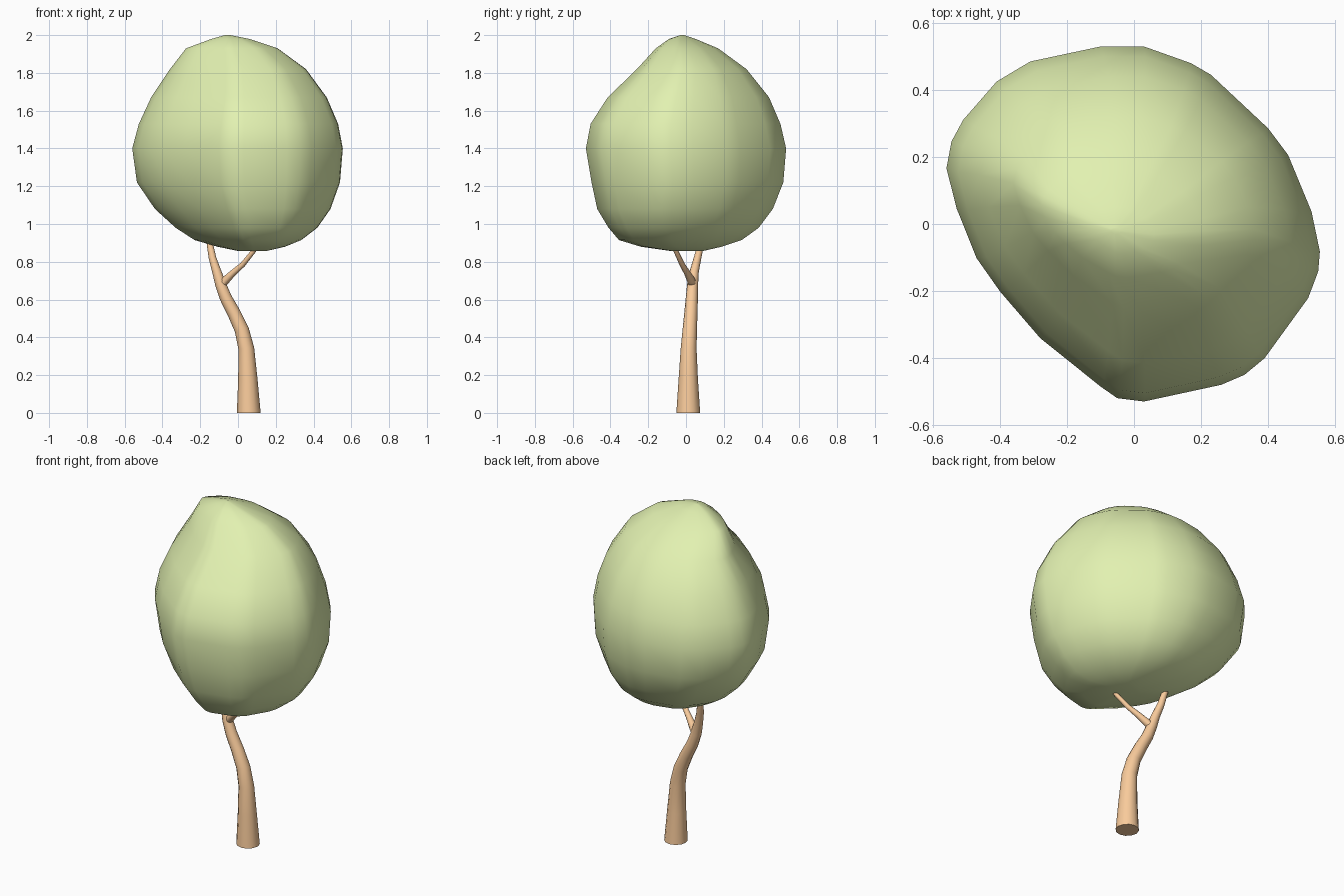
import bpy, bmesh, math
from mathutils import Vector

if "Cube" in bpy.data.objects:
    bpy.data.objects.remove(bpy.data.objects["Cube"])


def material(name, rgb):
    m = bpy.data.materials.new(name)
    m.diffuse_color = (*rgb, 1)
    m.use_nodes = True
    m.node_tree.nodes["Principled BSDF"].inputs["Base Color"].default_value = m.diffuse_color
    return m


def loft(name, rings, mat):
    """Skin a stack of closed rings, capped at both ends, smooth shaded."""
    bm = bmesh.new()
    loops = [[bm.verts.new(p) for p in ring] for ring in rings]
    n = len(loops[0])
    for a, b in zip(loops, loops[1:]):
        for i in range(n):
            j = (i + 1) % n
            bm.faces.new((a[i], a[j], b[j], b[i]))
    bm.faces.new(loops[0][::-1])
    bm.faces.new(loops[-1])
    bmesh.ops.recalc_face_normals(bm, faces=bm.faces)
    me = bpy.data.meshes.new(name)
    bm.to_mesh(me)
    bm.free()
    me.materials.append(mat)
    ob = bpy.data.objects.new(name, me)
    bpy.context.collection.objects.link(ob)
    bpy.ops.object.select_all(action='DESELECT')
    ob.select_set(True)
    bpy.context.view_layer.objects.active = ob
    bpy.ops.object.shade_smooth_by_angle(angle=math.radians(50))
    return ob


def tube(name, path, mat, sides=12):
    """Tapered tube through (x, y, z, radius) points."""
    pts = [Vector(p[:3]) for p in path]
    rings = []
    for i, p in enumerate(pts):
        t = (pts[min(i + 1, len(pts) - 1)] - pts[max(i - 1, 0)]).normalized()
        if i == 0:
            t = Vector((0, 0, 1))          # level foot on the ground
        u = Vector((0, 1, 0)).cross(t).normalized()
        v = t.cross(u)
        r = path[i][3]
        rings.append([p + r * (math.cos(a) * u + math.sin(a) * v)
                      for a in (2 * math.pi * k / sides for k in range(sides))])
    return loft(name, rings, mat)


leaf = material("leaf_green", (0.76, 0.88, 0.44))
bark = material("bark_orange", (0.95, 0.60, 0.33))

# Canopy: plan outline, fitted at each height to (z, x min, x max, y min, y max)
outline = [(-.56, .17), (-.545, .25), (-.51, .315), (-.41, .43), (-.31, .49),
           (-.10, .535), (.03, .535), (.17, .485), (.23, .45), (.40, .29),
           (.46, .21), (.53, .04), (.555, -.08), (.55, -.14), (.52, -.22),
           (.39, -.40), (.33, -.45), (.26, -.48), (.03, -.53), (-.05, -.52),
           (-.10, -.485), (-.28, -.34), (-.40, -.20), (-.47, -.10), (-.53, .05)]
levels = [(.857, .00, .15, -.08, .09), (.88, -.11, .25, -.24, .19),
          (.915, -.23, .335, -.355, .295), (.98, -.33, .42, -.41, .385),
          (1.08, -.44, .49, -.47, .46), (1.22, -.535, .54, -.50, .515),
          (1.40, -.56, .555, -.53, .53), (1.53, -.525, .53, -.505, .50),
          (1.67, -.46, .47, -.415, .44), (1.82, -.36, .36, -.26, .32),
          (1.93, -.275, .21, -.16, .17), (1.98, -.14, .06, -.09, .05),
          (2.0, -.07, -.04, -.03, -.01)]
rings = [[Vector((x0 + (x1 - x0) * (x + .56) / 1.115,
                  y0 + (y1 - y0) * (y + .53) / 1.065, z)) for x, y in outline]
         for z, x0, x1, y0, y1 in levels]
loft("canopy", rings, leaf)

# Trunk: curves to the left and runs on as the thicker branch
tube("trunk", [(.057, .012, 0, .063), (.052, .012, .18, .051), (.044, .014, .34, .042),
               (.020, .02, .44, .038), (-.022, .026, .53, .035), (-.065, .031, .61, .032),
               (-.092, .035, .68, .029), (-.113, .044, .75, .024), (-.135, .061, .82, .020),
               (-.148, .078, .89, .017), (-.158, .092, .96, .014)], bark)

# Side branch: forks to the right and forward
tube("side_branch", [(-.095, .037, .665, .022), (-.068, .028, .70, .022),
                     (-.025, .006, .742, .017), (.025, -.02, .785, .014),
                     (.085, -.055, .86, .012), (.115, -.075, .91, .011)], bark, 10)
